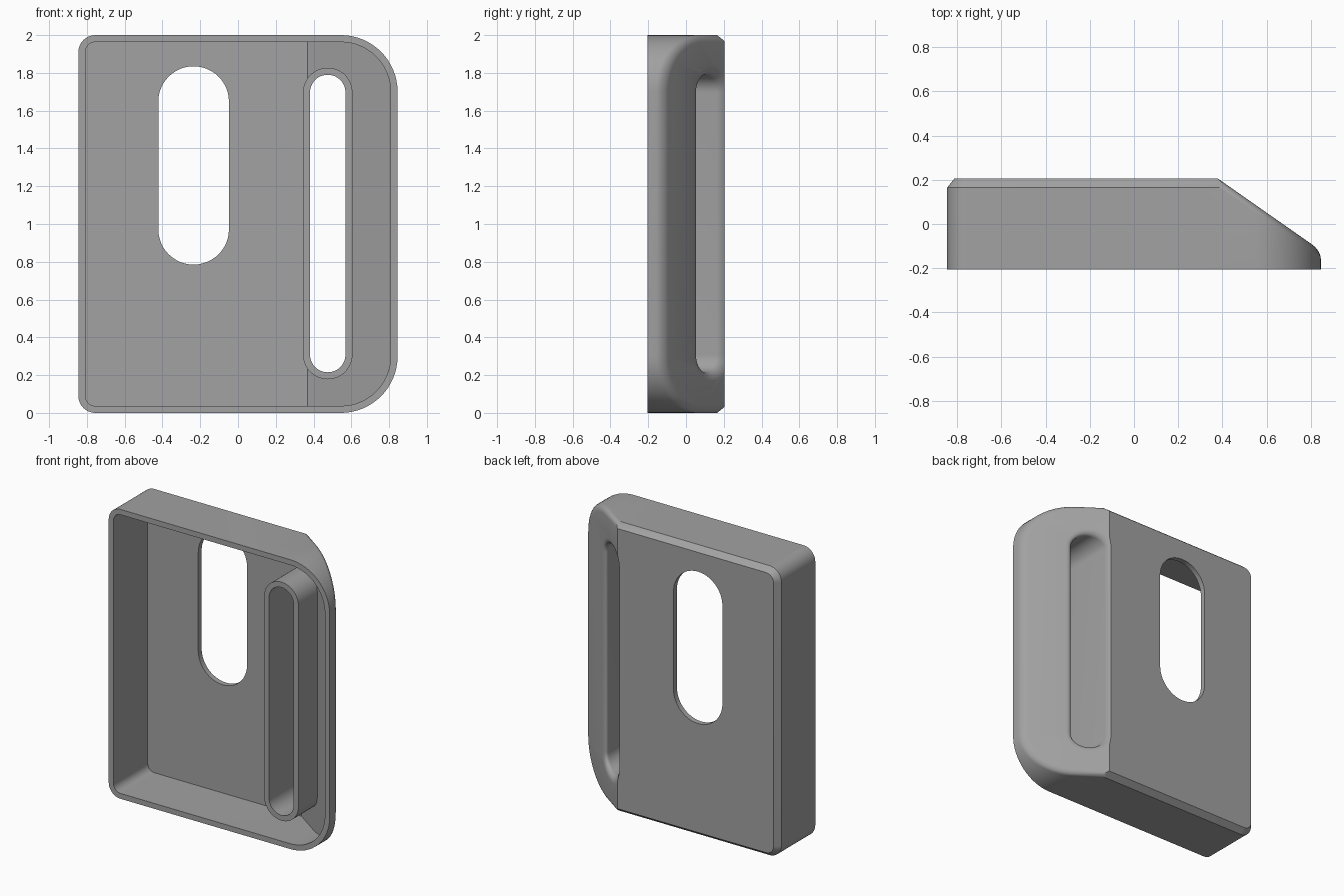
import bpy, bmesh, math

if "Cube" in bpy.data.objects:
    bpy.data.objects.remove(bpy.data.objects["Cube"])

FRONT, BACK = -0.205, 0.205      # depth range
HALF_W, HEIGHT = 0.845, 2.0
WALL = 0.037
CREST, SLOPE = 0.38, 0.70        # the back slopes away to the right of the crest


def slant(x):
    return BACK - SLOPE * (x - CREST)


def arc(cx, cz, r, start, sweep, n=16):
    return [(cx + r * math.cos(start + sweep * i / n),
             cz + r * math.sin(start + sweep * i / n)) for i in range(n + 1)]


def plate_outline(inset=0.0):
    """Rounded rectangle: small corners on the left, large on the right."""
    q = math.pi / 2
    pts = []
    for k, (sx, sz, r) in enumerate([(1, 1, 0.30), (-1, 1, 0.09), (-1, -1, 0.09), (1, -1, 0.30)]):
        cx = sx * (HALF_W - r)
        cz = HEIGHT / 2 + sz * (HEIGHT / 2 - r)
        pts += arc(cx, cz, r - inset, k * q, q)
    return pts


def slot_outline(cx, z0, z1, r, grow=0.0):
    """Upright slot with half-round ends."""
    return (arc(cx, z1 - r, r + grow, 0, math.pi, 24)
            + arc(cx, z0 + r, r + grow, math.pi, math.pi, 24))


def loft(name, layers):
    """Solid through stacked outlines; each depth is a number or a function of x."""
    bm = bmesh.new()
    rings = []
    for pts, depth in layers:
        rings.append([bm.verts.new((x, depth(x) if callable(depth) else depth, z)) for x, z in pts])
    n = len(rings[0])
    for a, b in zip(rings, rings[1:]):
        for i in range(n):
            j = (i + 1) % n
            bm.faces.new((a[i], a[j], b[j], b[i]))
    bm.faces.new(rings[0])
    bm.faces.new(rings[-1])
    bmesh.ops.recalc_face_normals(bm, faces=bm.faces)
    mesh = bpy.data.meshes.new(name)
    bm.to_mesh(mesh)
    bm.free()
    obj = bpy.data.objects.new(name, mesh)
    bpy.context.collection.objects.link(obj)
    return obj


def combine(target, tool, operation):
    mod = target.modifiers.new("cut", 'BOOLEAN')
    mod.object, mod.operation, mod.solver = tool, operation, 'EXACT'
    bpy.context.view_layer.objects.active = target
    bpy.ops.object.modifier_apply(modifier=mod.name)
    bpy.data.objects.remove(tool)


def below_slant(drop):
    return lambda x: slant(x) - drop


STEPS = [math.pi / 2 * i / 6 for i in range(7)]

# Outer body: chamfered flat back, with a round-edged sloping side
body = loft("housing", [(plate_outline(), FRONT), (plate_outline(), BACK - 0.04),
                        (plate_outline(0.032), BACK)])
R = 0.037
wedge = loft("wedge", [(plate_outline(), -0.5)]
             + [(plate_outline(R * (1 - math.cos(t))), below_slant(R * (1 - math.sin(t))))
                for t in STEPS])
combine(body, wedge, 'INTERSECT')

# Hollow inside, following the slope, leaving a tube around the long slot
cavity = loft("cavity", [(plate_outline(WALL), -0.4), (plate_outline(WALL), BACK - WALL)])
drop = WALL * math.sqrt(1 + SLOPE ** 2)
inner_wedge = loft("inner_wedge", [(plate_outline(0.01), -0.6),
                                   (plate_outline(0.01), below_slant(drop))])
combine(cavity, inner_wedge, 'INTERSECT')
SLOT = (0.475, 0.215, 1.79, 0.094)
tube = loft("tube", [(slot_outline(*SLOT, WALL), -0.7), (slot_outline(*SLOT, WALL), 0.6)])
combine(cavity, tube, 'DIFFERENCE')
combine(body, cavity, 'DIFFERENCE')

# Long slot with a rounded lip on the sloping side
F = 0.042
slot = loft("slot", [(slot_outline(*SLOT), -0.5)]
            + [(slot_outline(*SLOT, F * (1 - math.cos(t))), below_slant(F * (1 - math.sin(t))))
               for t in STEPS]
            + [(slot_outline(*SLOT, F), below_slant(-0.3))])
combine(body, slot, 'DIFFERENCE')

# Wide window through the flat back
WINDOW = (-0.235, 0.785, 1.835, 0.187)
window = loft("window", [(slot_outline(*WINDOW), 0.0), (slot_outline(*WINDOW), 0.5)])
combine(body, window, 'DIFFERENCE')

# Colour and shading
grey = bpy.data.materials.new("grey")
grey.diffuse_color = (0.36, 0.36, 0.36, 1)
grey.use_nodes = True
grey.node_tree.nodes["Principled BSDF"].inputs["Base Color"].default_value = grey.diffuse_color
body.data.materials.clear()
body.data.materials.append(grey)
for f in body.data.polygons:
    f.material_index = 0
bpy.ops.object.select_all(action='DESELECT')
body.select_set(True)
bpy.context.view_layer.objects.active = body
bpy.ops.object.shade_smooth_by_angle(angle=math.radians(30))
